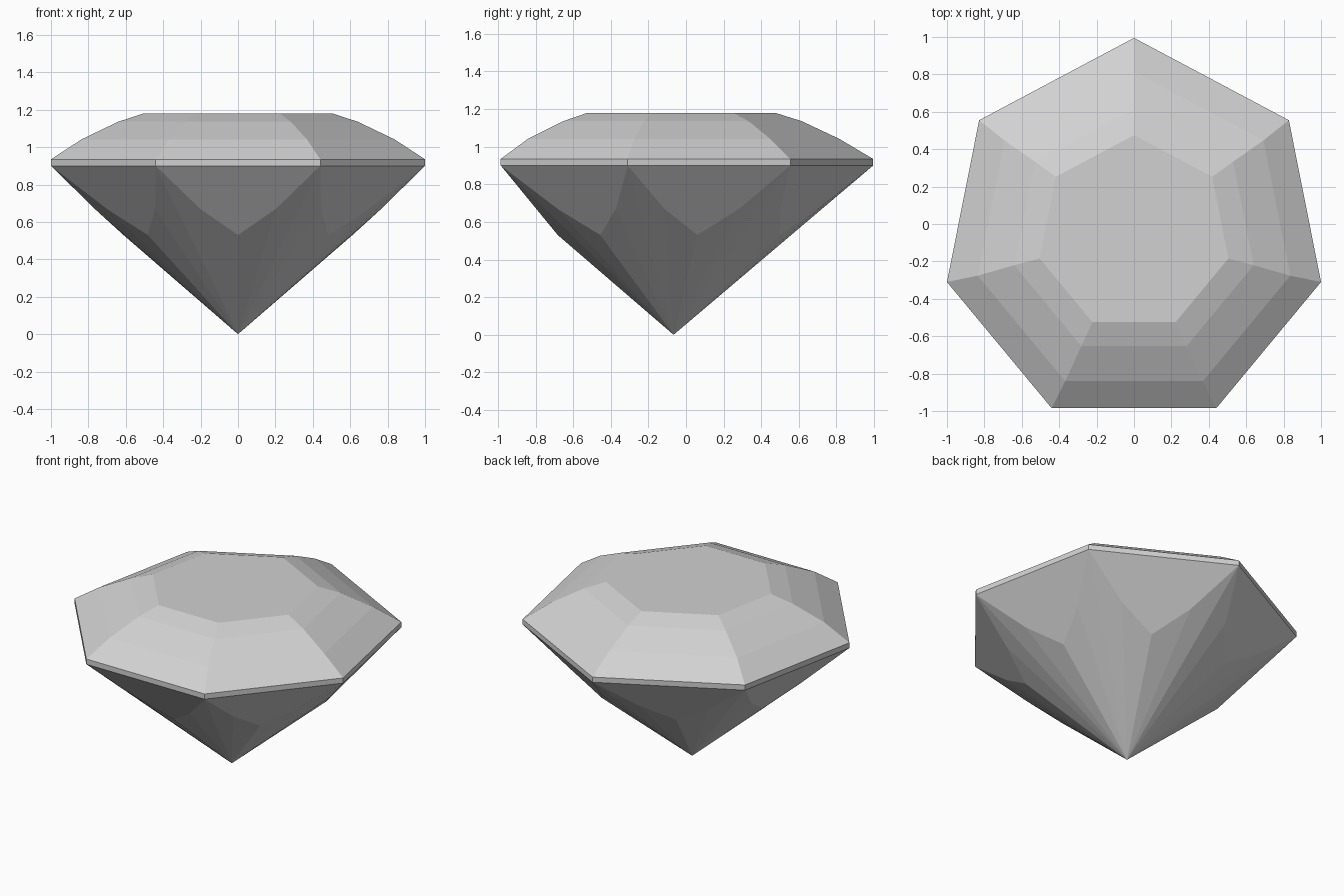
import bpy
from mathutils import Vector

cube = bpy.data.objects.get("Cube")
if cube:
    bpy.data.objects.remove(cube, do_unlink=True)

# Single stone colour
stone = bpy.data.materials.new("pale grey stone")
stone.use_nodes = True
colour = (0.64, 0.64, 0.64, 1)
stone.diffuse_color = colour
stone.node_tree.nodes["Principled BSDF"].inputs["Base Color"].default_value = colour

# Seven-sided outline, mirrored from its right half, counter-clockwise from the back point
right_half = [(0.44, -0.985), (1.0, -0.31), (0.828, 0.555)]
outline = [(0, 0.995)] + [(-x, y) for x, y in reversed(right_half)] + right_half
SIDES = len(outline)
GIRDLE_LOW, GIRDLE_TOP = 0.9, 0.935
culet = Vector((0, -0.066, 0))


def ring(scale, shift, z):
    return [Vector((x * scale, y * scale + shift, z)) for x, y in outline]


def make_part(name, verts, faces):
    mesh = bpy.data.meshes.new(name)
    mesh.from_pydata(verts, [], faces)
    mesh.materials.append(stone)
    mesh.validate()
    obj = bpy.data.objects.new(name, mesh)
    bpy.context.collection.objects.link(obj)
    return obj


def loft(name, rings, cap=False):
    """Join rings of equal size, lowest first, with an optional top face."""
    verts = [v for r in rings for v in r]
    faces = []
    for level in range(len(rings) - 1):
        a = level * SIDES
        for i in range(SIDES):
            j = (i + 1) % SIDES
            faces.append((a + i, a + j, a + SIDES + j, a + SIDES + i))
    if cap:
        faces.append(range(len(verts) - SIDES, len(verts)))
    return make_part(name, verts, faces)


# Girdle: thin vertical band
loft("girdle", [ring(1, 0, GIRDLE_LOW), ring(1, 0, GIRDLE_TOP)])

# Crown: three stepped bevels and the flat table
loft("crown", [ring(1, 0, GIRDLE_TOP), ring(0.836, -0.017, 1.042),
               ring(0.64, -0.022, 1.136), ring(0.505, -0.0275, 1.18)], cap=True)

# Pavilion: a kite-like facet under each side, with narrow facets down to the point
verts, faces = [culet], []
corners = ring(1, 0, GIRDLE_LOW)
for i, c0 in enumerate(corners):
    c1 = corners[(i + 1) % SIDES]
    middle = (c0 + c1) / 2
    half = (c1 - c0) / 2

    def on_facet(scale, along, z):
        p = culet + (middle - culet) * scale + half * along
        return Vector((p.x, p.y, z))

    n = len(verts)
    verts += [c0, on_facet(0.795, -0.46, 0.67), on_facet(0.67, 0, 0.53),
              on_facet(0.795, 0.46, 0.67), c1]
    faces.append((n + 4, n, n + 1, n + 2, n + 3))
    faces += [(n + k + 1, n + k, 0) for k in range(4)]
make_part("pavilion", verts, faces)
